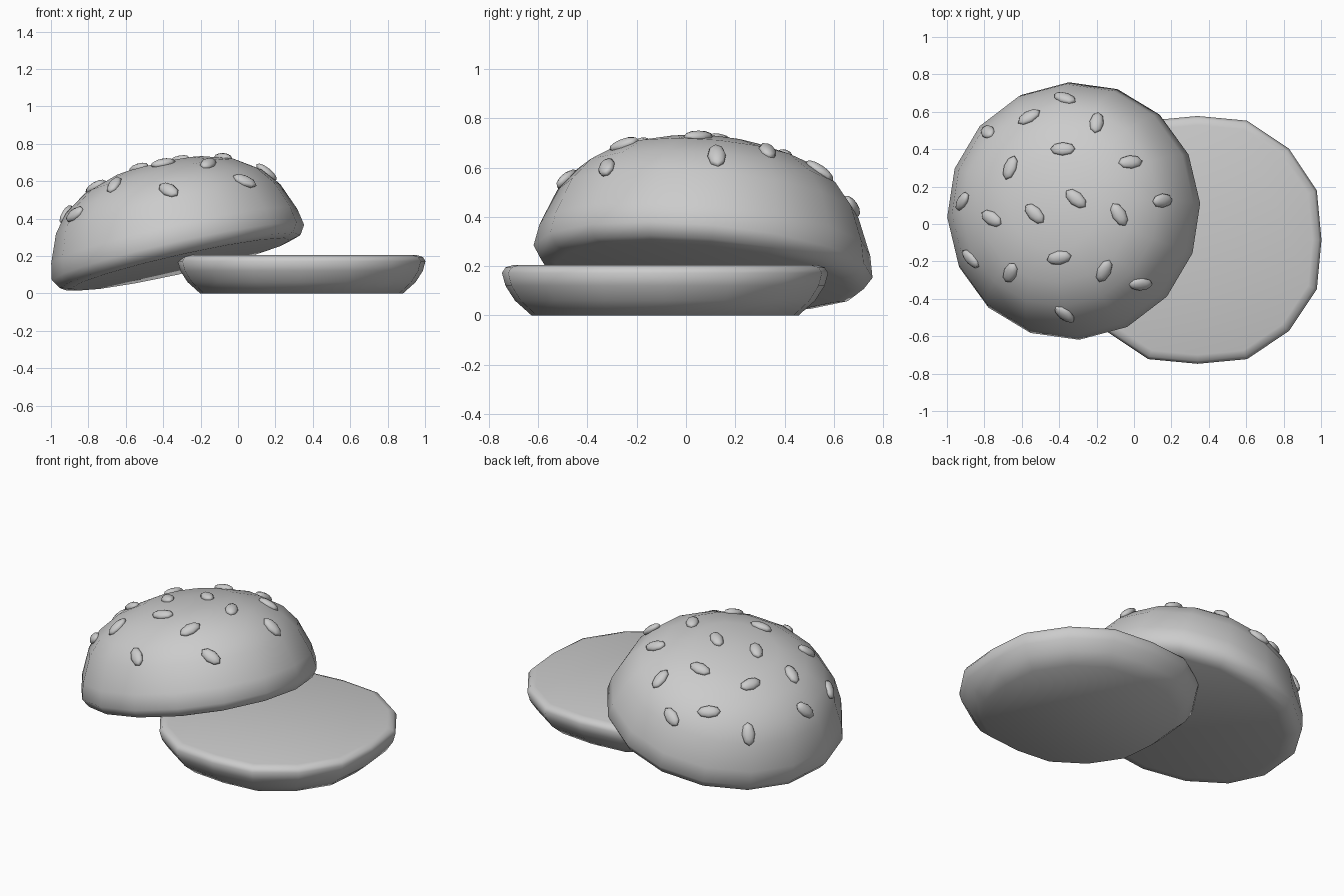
import bpy, bmesh
from math import sin, cos, pi, radians
from mathutils import Vector, Matrix
from mathutils.bvhtree import BVHTree

if "Cube" in bpy.data.objects:
    bpy.data.objects.remove(bpy.data.objects["Cube"])

SIDES = 16


def finish(name, bm, angle=50):
    bmesh.ops.recalc_face_normals(bm, faces=bm.faces)
    mesh = bpy.data.meshes.new(name)
    bm.to_mesh(mesh)
    bm.free()
    mesh.polygons.foreach_set("use_smooth", [True] * len(mesh.polygons))
    mesh.set_sharp_from_angle(angle=radians(angle))
    obj = bpy.data.objects.new(name, mesh)
    bpy.context.collection.objects.link(obj)
    return obj


def lathe(profile, matrix, flatten=1.0, apex=None):
    """Rings of (radius, height); capped flat, or closed at an apex height."""
    bm = bmesh.new()
    rings = []
    for r, h in profile:
        ring = []
        for i in range(SIDES):
            a = 2 * pi * i / SIDES
            k = r * (flatten if i % 4 == 0 else 1)
            ring.append(bm.verts.new((k * cos(a), k * sin(a), h)))
        rings.append(ring)
    for lo, hi in zip(rings, rings[1:]):
        for i in range(SIDES):
            j = (i + 1) % SIDES
            bm.faces.new((lo[i], lo[j], hi[j], hi[i]))
    bm.faces.new(rings[0][::-1])
    if apex is None:
        bm.faces.new(rings[-1])
    else:
        tip = bm.verts.new((0, 0, apex))
        for i in range(SIDES):
            bm.faces.new((rings[-1][i], rings[-1][(i + 1) % SIDES], tip))
    bm.transform(matrix)
    return bm


# Bottom bun, lying flat
bottom = [(0.565, 0), (0.635, 0.06), (0.675, 0.12), (0.69, 0.172),
          (0.675, 0.195), (0.64, 0.205)]
finish("bottom_bun", lathe(bottom, Matrix.Translation((0.34, -0.085, 0)), 0.96))

# Top bun, leaning on the bottom one
up = Vector((-0.225, 0.087, 1)).normalized()
side = Vector((1, 0.04, 0))
side = (side - up * side.dot(up)).normalized()
tilt = Matrix((side, up.cross(side), up)).transposed().to_4x4()
place = Matrix.Translation((-0.31, 0.065, 0.17)) @ tilt
dome = [(0.60, -0.015), (0.66, 0.0), (0.692, 0.05), (0.675, 0.14), (0.615, 0.29),
        (0.54, 0.385), (0.42, 0.465), (0.25, 0.52)]
top_bm = lathe(dome, place, apex=0.54)
bmesh.ops.recalc_face_normals(top_bm, faces=top_bm.faces)
surface = BVHTree.FromBMesh(top_bm)
finish("top_bun", top_bm)

# Sesame seeds: x, y and heading in the top view, dropped onto the dome
seeds = [(-0.37, 0.67, -20), (-0.20, 0.54, 80), (-0.56, 0.57, 30),
         (-0.78, 0.49, -45), (-0.38, 0.40, 0), (-0.66, 0.30, 70),
         (-0.02, 0.33, 5), (-0.915, 0.12, 55), (-0.76, 0.03, -30),
         (-0.53, 0.055, -45), (-0.31, 0.135, -40), (-0.08, 0.05, -60),
         (0.15, 0.125, 5), (-0.87, -0.185, -45), (-0.66, -0.26, 65),
         (-0.40, -0.18, 10), (-0.16, -0.25, 65), (0.035, -0.32, 0),
         (-0.37, -0.48, -40)]
for n, (x, y, deg) in enumerate(seeds, 1):
    hit, normal, _, _ = surface.ray_cast(Vector((x, y, 2)), Vector((0, 0, -1)))
    a = radians(deg)
    # heading lifted vertically into the tangent plane
    d = Vector((cos(a), sin(a), 0))
    d.z = -(normal.x * d.x + normal.y * d.y) / normal.z
    d.normalize()
    rot = Matrix((d, normal.cross(d), normal)).transposed().to_4x4()
    bm = bmesh.new()
    bmesh.ops.create_uvsphere(bm, u_segments=8, v_segments=6, radius=1)
    bm.transform(Matrix.Translation(hit + normal * 0.004) @ rot
                 @ Matrix.Diagonal((0.068, 0.038, 0.024, 1)))
    finish(f"sesame_seed_{n:02d}", bm, 70)
